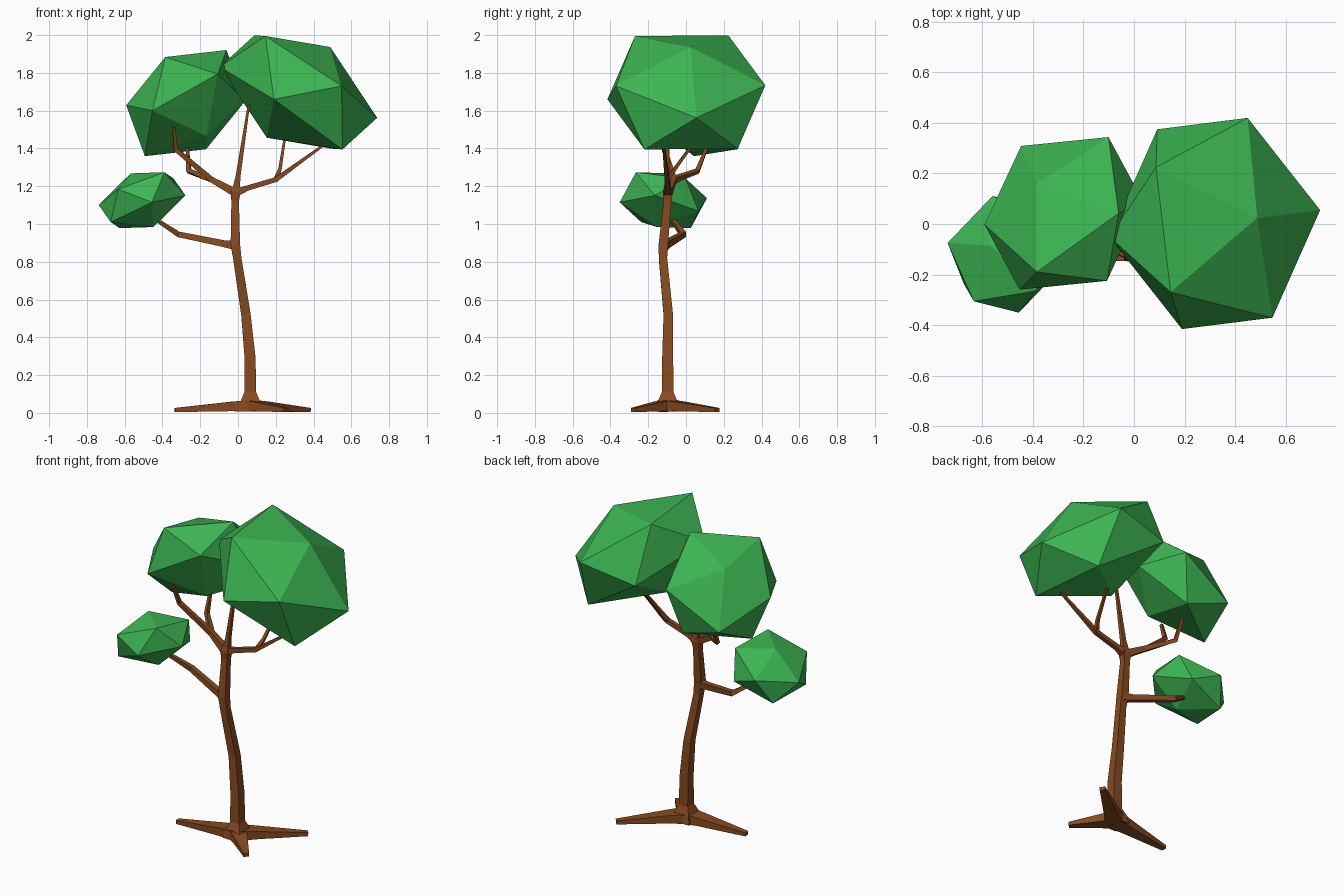
import bpy, bmesh
from mathutils import Vector


def material(name, rgb):
    m = bpy.data.materials.new(name)
    m.diffuse_color = (*rgb, 1)
    return m


BARK = material("bark", (0.24, 0.068, 0.014))
LEAF = material("leaf", (0.045, 0.46, 0.085))


def finish(name, bm, mat):
    bmesh.ops.recalc_face_normals(bm, faces=bm.faces)
    mesh = bpy.data.meshes.new(name)
    bm.to_mesh(mesh)
    bm.free()
    mesh.materials.append(mat)
    obj = bpy.data.objects.new(name, mesh)
    bpy.context.collection.objects.link(obj)
    return obj


def limb(name, path, ref=(0, 1, 0)):
    """Four-sided tapering tube; each path entry is x, y, z, half width, half depth."""
    bm = bmesh.new()
    pts = [Vector(p[:3]) for p in path]
    rings = []
    for i, p in enumerate(path):
        a, b = pts[max(i - 1, 0)], pts[min(i + 1, len(pts) - 1)]
        t = (b - a).normalized()
        side = Vector(ref).cross(t).normalized()
        depth = t.cross(side)
        w, d = p[3], p[-1]
        rings.append([bm.verts.new(pts[i] + side * w * u + depth * d * v)
                      for u, v in ((1, 1), (-1, 1), (-1, -1), (1, -1))])
    for lo, hi in zip(rings, rings[1:]):
        for k in range(4):
            bm.faces.new((lo[k], lo[(k + 1) % 4], hi[(k + 1) % 4], hi[k]))
    bm.faces.new(rings[0])
    bm.faces.new(rings[-1])
    return finish(name, bm, BARK)


def leaf_clump(name, centre, spokes):
    """Stretched icosahedron: six spokes, each mirrored through the centre."""
    bm = bmesh.new()
    c = Vector(centre)
    for s in spokes:
        for sign in (1, -1):
            bm.verts.new(c + sign * Vector(s))
    bmesh.ops.convex_hull(bm, input=bm.verts)
    return finish(name, bm, LEAF)


# Trunk with flared foot and swellings at the forks
limb("trunk", [
    (0.065, -0.097, 0.01, 0.06), (0.065, -0.097, 0.06, 0.052),
    (0.065, -0.097, 0.11, 0.031), (0.064, -0.097, 0.29, 0.029),
    (0.042, -0.094, 0.52, 0.025), (-0.004, -0.122, 0.82, 0.022),
    (-0.014, -0.12, 0.89, 0.025), (-0.015, -0.098, 1.12, 0.020),
    (-0.013, -0.097, 1.17, 0.026), (-0.008, -0.097, 1.20, 0.017)])

# Three flat roots
for i, (x, y) in enumerate([(-0.335, -0.13), (0.375, 0.165), (0.255, -0.28)]):
    limb(f"root_{i + 1}", [
        (0.065, -0.097, 0.037, 0.055, 0.03),
        (0.065 + (x - 0.065) * 0.25, -0.097 + (y + 0.097) * 0.25, 0.034, 0.042, 0.025),
        (x, y, 0.015, 0.016, 0.011)], ref=(0, 0, 1))

# Branches
HUB = (-0.013, -0.097, 1.165, 0.022)
LEFT_FORK = (-0.14, -0.065, 1.235, 0.015)
RIGHT_FORK = (0.20, -0.10, 1.235, 0.013)
branches = {
    "low_branch": [(-0.005, -0.12, 0.885, 0.024), (-0.07, -0.10, 0.895, 0.018),
                   (-0.315, -0.015, 0.945, 0.015), (-0.46, -0.085, 1.04, 0.009)],
    "middle_branch": [HUB, (0.0, -0.097, 1.25, 0.013), (0.057, -0.10, 1.63, 0.006)],
    "left_branch": [HUB, LEFT_FORK, (-0.33, -0.115, 1.395, 0.012),
                    (-0.34, -0.16, 1.51, 0.008)],
    "left_back_branch": [LEFT_FORK, (-0.26, 0.06, 1.28, 0.012),
                         (-0.27, 0.12, 1.43, 0.007)],
    "right_branch": [HUB, (0.05, -0.097, 1.19, 0.014), RIGHT_FORK,
                     (0.47, -0.12, 1.43, 0.006)],
    "right_back_branch": [RIGHT_FORK, (0.222, -0.06, 1.29, 0.009),
                          (0.25, 0.07, 1.47, 0.006)],
}
for name, path in branches.items():
    limb(name, path)

# Leaf clumps
leaf_clump("right_leaves", (0.32, 0.002, 1.697), [
    (0.417, 0.053, -0.135), (-0.13, -0.418, -0.037), (-0.175, -0.272, 0.298),
    (-0.233, 0.222, 0.302), (0.168, 0.022, 0.24), (0.228, -0.373, 0.034)])
leaf_clump("left_leaves", (-0.277, 0.042, 1.64), [
    (-0.315, -0.044, -0.011), (0.216, 0.0, 0.281), (0.17, -0.267, 0.154),
    (-0.176, -0.302, -0.04), (-0.108, -0.232, 0.244), (-0.109, 0.119, 0.174)])
leaf_clump("low_leaves", (-0.508, -0.12, 1.126), [
    (-0.23, 0.045, -0.025), (0.052, -0.231, -0.011), (0.119, -0.145, 0.148),
    (-0.06, 0.034, 0.142), (-0.166, -0.117, -0.116), (-0.126, -0.186, 0.058)])
